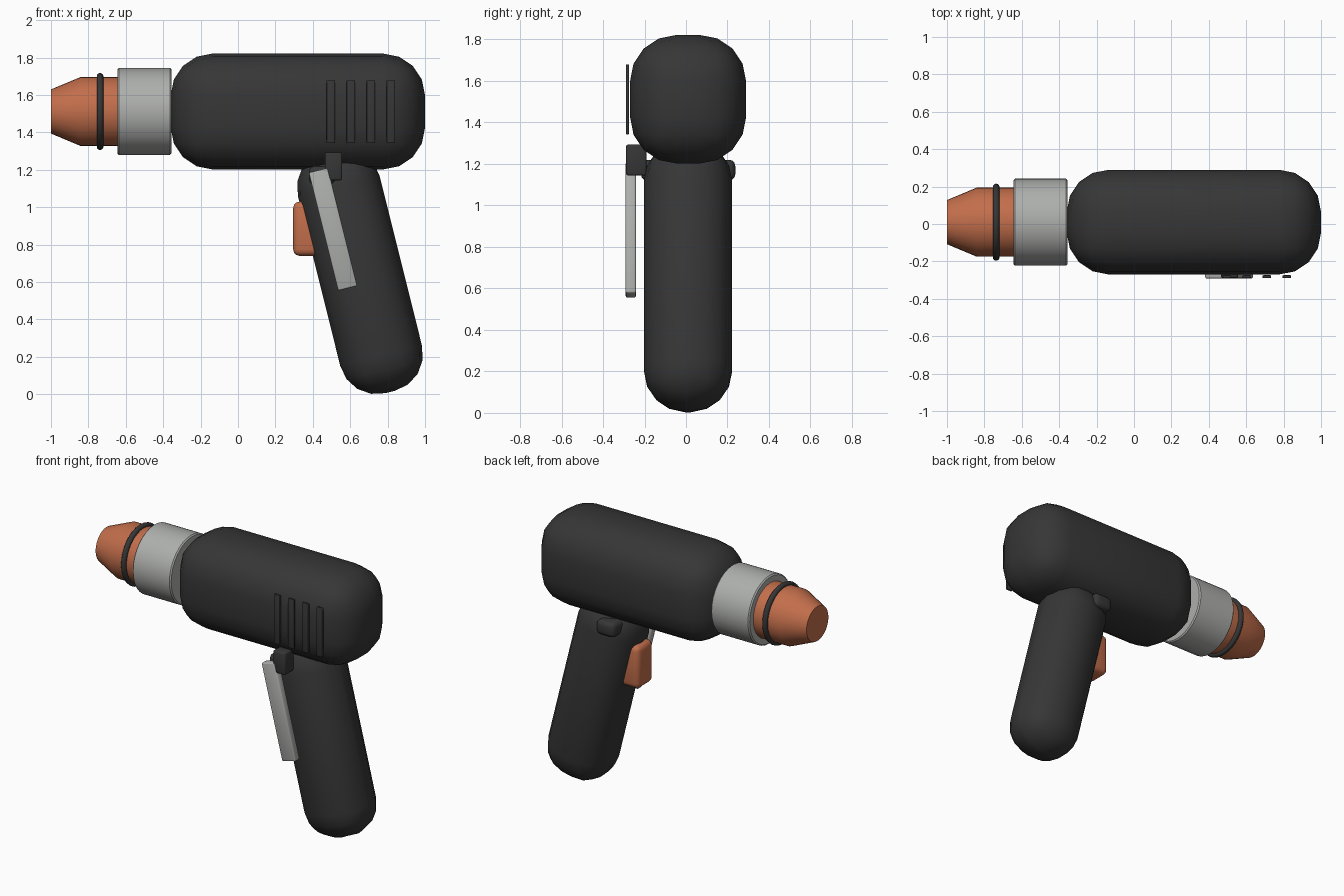
import bpy, bmesh, math
from mathutils import Matrix

if "Cube" in bpy.data.objects:
    bpy.data.objects.remove(bpy.data.objects["Cube"])

CY, AXIS_Z, TILT = 0.01, 1.512, math.radians(-14)


def material(name, rgb):
    m = bpy.data.materials.new(name)
    m.diffuse_color = (*rgb, 1)
    m.use_nodes = True
    m.node_tree.nodes["Principled BSDF"].inputs["Base Color"].default_value = m.diffuse_color
    return m


dark = material("dark_plastic", (0.037, 0.037, 0.037))
steel = material("grey_metal", (0.42, 0.43, 0.415))
copper = material("copper_orange", (0.54, 0.155, 0.07))


def finish(name, bm, mat, matrix, angle):
    bmesh.ops.recalc_face_normals(bm, faces=bm.faces)
    me = bpy.data.meshes.new(name)
    bm.to_mesh(me)
    bm.free()
    me.materials.append(mat)
    ob = bpy.data.objects.new(name, me)
    ob.matrix_world = matrix
    bpy.context.collection.objects.link(ob)
    bpy.ops.object.select_all(action='DESELECT')
    ob.select_set(True)
    bpy.context.view_layer.objects.active = ob
    bpy.ops.object.shade_smooth_by_angle(angle=math.radians(angle))
    return ob


def rounded_box(name, mat, centre, size, radius, segments=3, tilt=0.0):
    bm = bmesh.new()
    bmesh.ops.create_cube(bm, size=1, matrix=Matrix.Diagonal((*size, 1)))
    bmesh.ops.bevel(bm, geom=bm.edges[:], offset=radius, segments=segments,
                    profile=0.5, affect='EDGES')
    place = Matrix.Translation(centre) @ Matrix.Rotation(tilt, 4, 'Y')
    return finish(name, bm, mat, place, 50)


def lathe(name, mat, profile, sides=32, closed=False, angle=35):
    """Spin (x, radius) points about the barrel axis."""
    bm = bmesh.new()
    rings = [[bm.verts.new((x, r * math.cos(a), r * math.sin(a)))
              for a in (2 * math.pi * i / sides for i in range(sides))]
             for x, r in profile]
    pairs = list(zip(rings, rings[1:]))
    if closed:
        pairs.append((rings[-1], rings[0]))
    for a, b in pairs:
        for i in range(sides):
            j = (i + 1) % sides
            bm.faces.new((a[i], a[j], b[j], b[i]))
    if not closed:
        bm.faces.new(rings[0])
        bm.faces.new(rings[-1])
    return finish(name, bm, mat, Matrix.Translation((0, CY, AXIS_Z)), angle)


# Motor housing and tilted handle
rounded_box("motor_housing", dark, (0.32, CY, AXIS_Z), (1.36, 0.56, 0.62), 0.225, 4)
rounded_box("handle", dark, (0.652, CY, 0.66), (0.45, 0.425, 1.335), 0.2, 4, TILT)

# Collar, tapered chuck and rubber ring
lathe("collar", steel, [(-0.645, 0.224), (-0.637, 0.232), (-0.363, 0.232), (-0.355, 0.224)])
lathe("chuck", copper, [(-1.0, 0.118), (-0.84, 0.185), (-0.64, 0.185)])
ring = [(-0.737 + 0.018 * math.cos(t), 0.188 + 0.018 * math.sin(t))
        for t in (2 * math.pi * i / 12 for i in range(12))]
lathe("rubber_ring", dark, ring, closed=True, angle=60)

# Trigger and direction selector
rounded_box("trigger", copper, (0.395, CY, 0.885), (0.2, 0.17, 0.29), 0.035)
rounded_box("direction_selector", dark, (0.45, CY, 1.17), (0.14, 0.455, 0.1), 0.03)

# Belt clip with its mount
rounded_box("belt_clip", steel, (0.508, -0.266, 0.882), (0.105, 0.05, 0.65), 0.008, 2, TILT)
rounded_box("clip_mount", dark, (0.511, -0.24, 1.219), (0.092, 0.098, 0.15), 0.01, 2)

# Vent ribs on the side of the housing
for i in range(4):
    rounded_box(f"vent_rib_{i + 1}", dark, (0.496 + i * 0.107, -0.282, 1.511),
                (0.045, 0.016, 0.336), 0.004, 2)
